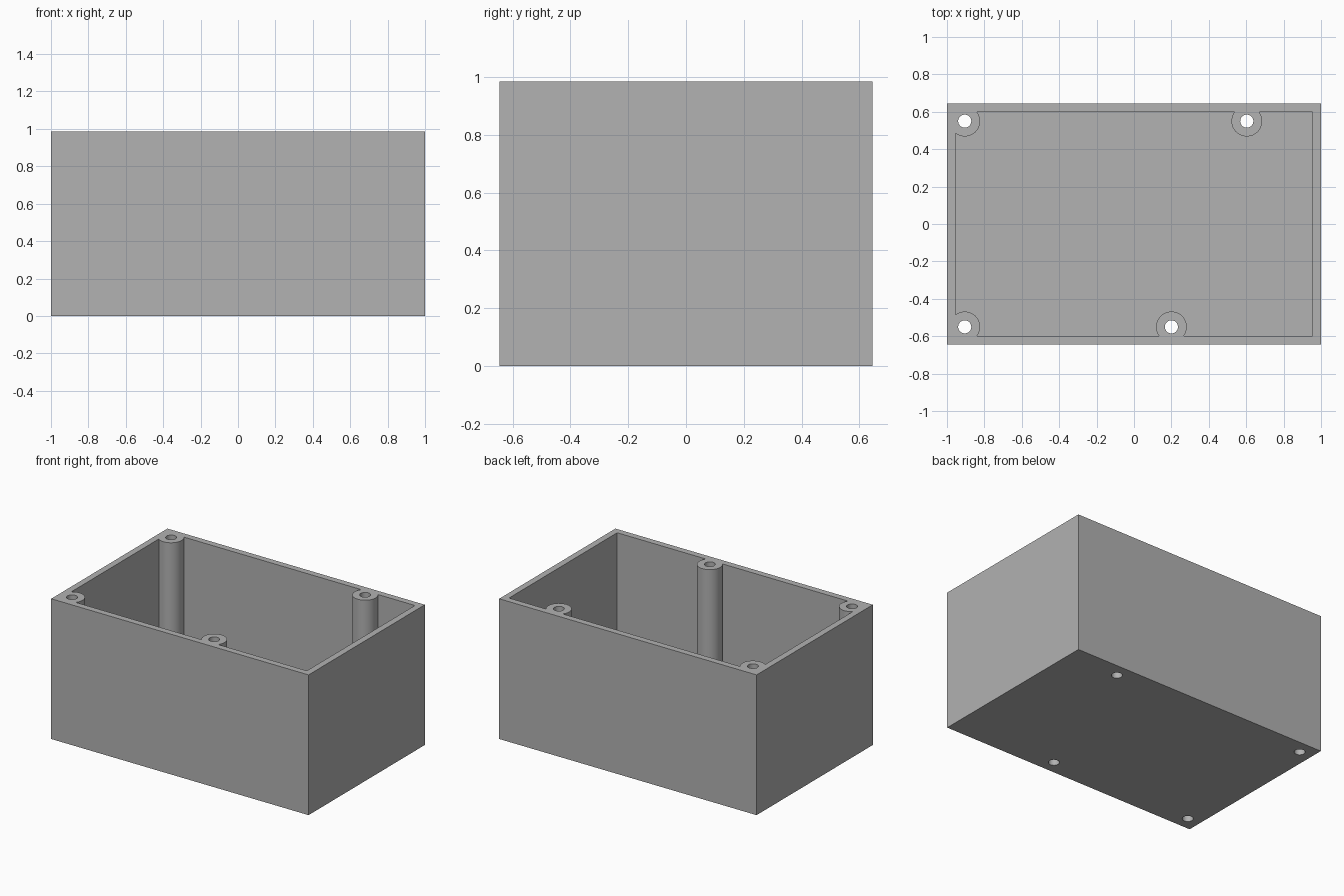
import bpy
import bmesh
import math
from mathutils import Matrix

if "Cube" in bpy.data.objects:
    bpy.data.objects.remove(bpy.data.objects["Cube"], do_unlink=True)

LENGTH, DEPTH, HEIGHT, WALL = 2.0, 1.29, 0.985, 0.045
POST_R, HOLE_R = 0.082, 0.035
POSTS = [(-0.905, 0.55), (-0.905, -0.55), (0.2, -0.55), (0.603, 0.55)]

grey = bpy.data.materials.new("plain grey")
grey.use_nodes = True
COLOUR = (0.445, 0.445, 0.445, 1)
grey.diffuse_color = COLOUR
grey.node_tree.nodes["Principled BSDF"].inputs["Base Color"].default_value = COLOUR


def add_object(name, bm, helper=True):
    mesh = bpy.data.meshes.new(name)
    bm.to_mesh(mesh)
    bm.free()
    mesh.materials.append(grey)
    obj = bpy.data.objects.new(name, mesh)
    bpy.context.collection.objects.link(obj)
    obj.hide_render = helper
    return obj


def box(name, x, y, z0, z1, helper=True):
    bm = bmesh.new()
    place = Matrix.Translation((0, 0, (z0 + z1) / 2)) @ Matrix.Diagonal((x, y, z1 - z0, 1))
    bmesh.ops.create_cube(bm, size=1, matrix=place)
    return add_object(name, bm, helper)


def columns(name, radius, z0, z1):
    bm = bmesh.new()
    for x, y in POSTS:
        bmesh.ops.create_cone(bm, cap_ends=True, segments=48, radius1=radius,
                              radius2=radius, depth=z1 - z0,
                              matrix=Matrix.Translation((x, y, (z0 + z1) / 2)))
    return add_object(name, bm)


def subtract(obj, cutter):
    mod = obj.modifiers.new("cut", 'BOOLEAN')
    mod.operation = 'DIFFERENCE'
    mod.solver = 'EXACT'
    mod.object = cutter
    bpy.context.view_layer.update()
    result = bpy.data.meshes.new_from_object(
        obj.evaluated_get(bpy.context.evaluated_depsgraph_get()))
    obj.modifiers.clear()
    obj.data = result
    bpy.data.objects.remove(cutter, do_unlink=True)


# Cavity, leaving the screw posts standing
cavity = box("cavity_cutter", LENGTH - 2 * WALL, DEPTH - 2 * WALL, WALL, HEIGHT + 0.2)
subtract(cavity, columns("post_cutter", POST_R, -0.1, HEIGHT + 0.4))

# Open box with posts and through holes
enclosure = box("enclosure", LENGTH, DEPTH, 0, HEIGHT, helper=False)
subtract(enclosure, cavity)
subtract(enclosure, columns("screw_hole_cutter", HOLE_R, -0.1, HEIGHT + 0.1))

# Smooth round posts and holes, crisp box edges
bpy.ops.object.select_all(action='DESELECT')
enclosure.select_set(True)
bpy.context.view_layer.objects.active = enclosure
bpy.ops.object.shade_smooth_by_angle(angle=math.radians(30))
